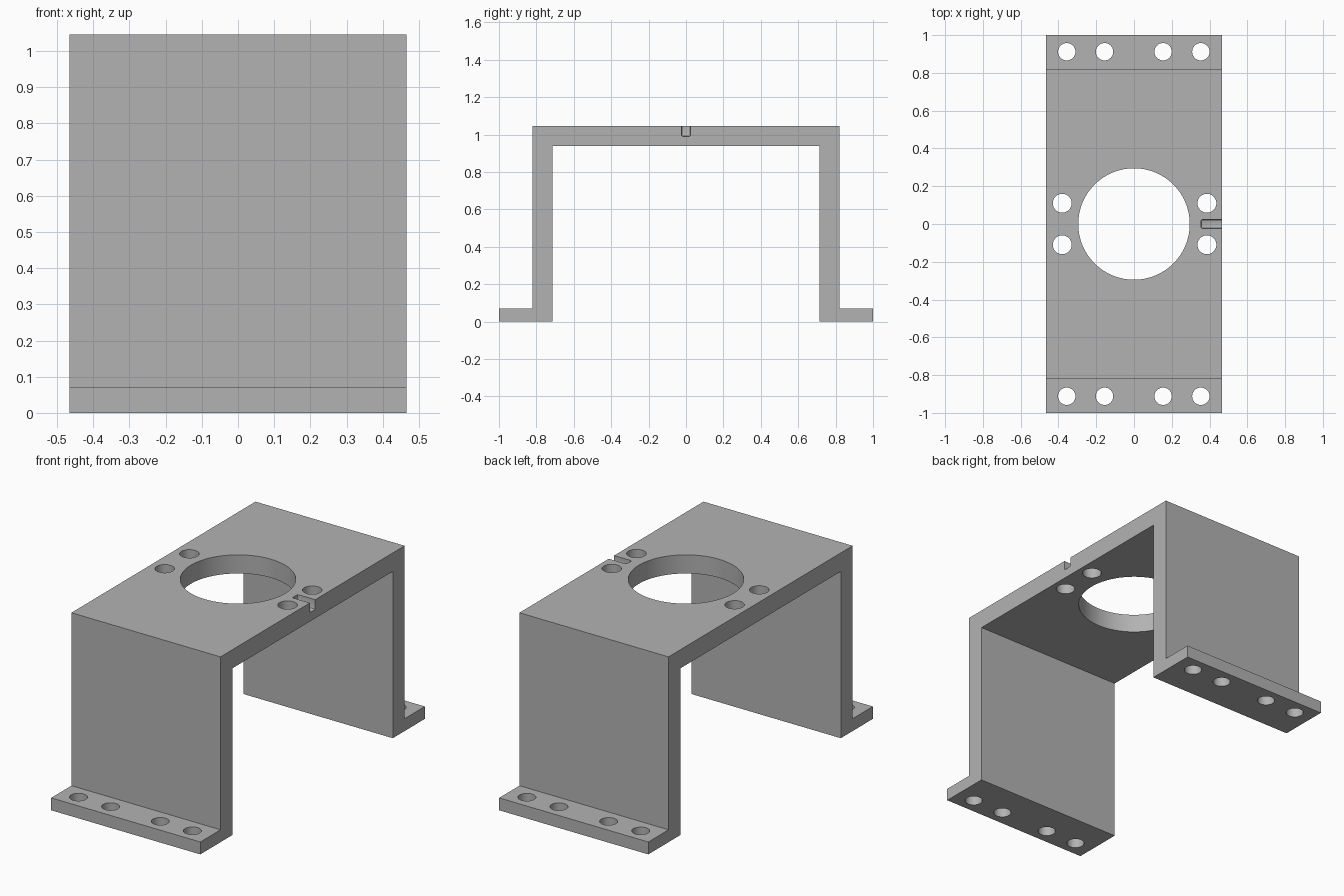
import bpy
import bmesh
from mathutils import Matrix, Vector

if "Cube" in bpy.data.objects:
    bpy.data.objects.remove(bpy.data.objects["Cube"])

HALF_W = 0.465
TOP = 1.045

# Single plain grey metal
grey = bpy.data.materials.new("grey_metal")
grey.use_nodes = True
colour = (0.45, 0.45, 0.45, 1)
grey.diffuse_color = colour
grey.node_tree.nodes["Principled BSDF"].inputs["Base Color"].default_value = colour


def make_object(name, bm):
    bmesh.ops.recalc_face_normals(bm, faces=bm.faces)
    mesh = bpy.data.meshes.new(name)
    bm.to_mesh(mesh)
    bm.free()
    mesh.materials.append(grey)
    obj = bpy.data.objects.new(name, mesh)
    bpy.context.collection.objects.link(obj)
    return obj


def add_drill(bm, x, y, z, radius, sides):
    bmesh.ops.create_cone(bm, cap_ends=True, segments=sides, radius1=radius,
                          radius2=radius, depth=0.3,
                          matrix=Matrix.Translation((x, y, z)))


# Bracket body: half profile mirrored across y, extruded along x
half = [(0.715, 0.94), (0.715, 0), (1, 0), (1, 0.07), (0.82, 0.07), (0.82, TOP)]
profile = half + [(-y, z) for y, z in reversed(half)]
bm = bmesh.new()
face = bm.faces.new([bm.verts.new((-HALF_W, y, z)) for y, z in profile])
side = bmesh.ops.extrude_face_region(bm, geom=[face])["geom"]
bmesh.ops.translate(bm, vec=(2 * HALF_W, 0, 0),
                    verts=[v for v in side if isinstance(v, bmesh.types.BMVert)])
bracket = make_object("bracket", bm)

# Cutter for the round holes: bore, screw holes in the top and in the feet
bm = bmesh.new()
add_drill(bm, 0, 0, 1, 0.295, 96)
for s in (-1, 1):
    for x in (-0.38, 0.386):
        add_drill(bm, x, s * 0.11, 1, 0.05, 40)
    for x in (-0.356, -0.156, 0.154, 0.354):
        add_drill(bm, x, s * 0.912, 0.03, 0.046, 40)
holes = make_object("hole_cutter", bm)

# Cutter for the shallow slot in the left edge, with eased corners
bm = bmesh.new()
bmesh.ops.create_cube(bm, size=1)
for v in bm.verts:
    v.co = Vector((0.455, 0, 1.04)) + v.co * Vector((0.2, 0.048, 0.1))
eased = [e for e in bm.edges
         if all(v.co.x < 0.4 for v in e.verts) or all(v.co.z < 1 for v in e.verts)]
bmesh.ops.bevel(bm, geom=eased, offset=0.008, segments=2, affect='EDGES', profile=0.5)
slot = make_object("slot_cutter", bm)

# Cut, then discard the cutters
bpy.context.view_layer.objects.active = bracket
for cutter in (holes, slot):
    cutter.hide_render = True
    mod = bracket.modifiers.new(cutter.name, 'BOOLEAN')
    mod.operation = 'DIFFERENCE'
    mod.solver = 'EXACT'
    mod.object = cutter
    bpy.ops.object.modifier_apply(modifier=mod.name)
    bpy.data.objects.remove(cutter)

# Smooth round walls, crisp plate edges
bpy.ops.object.select_all(action='DESELECT')
bracket.select_set(True)
bpy.ops.object.shade_smooth_by_angle(angle=0.5)
